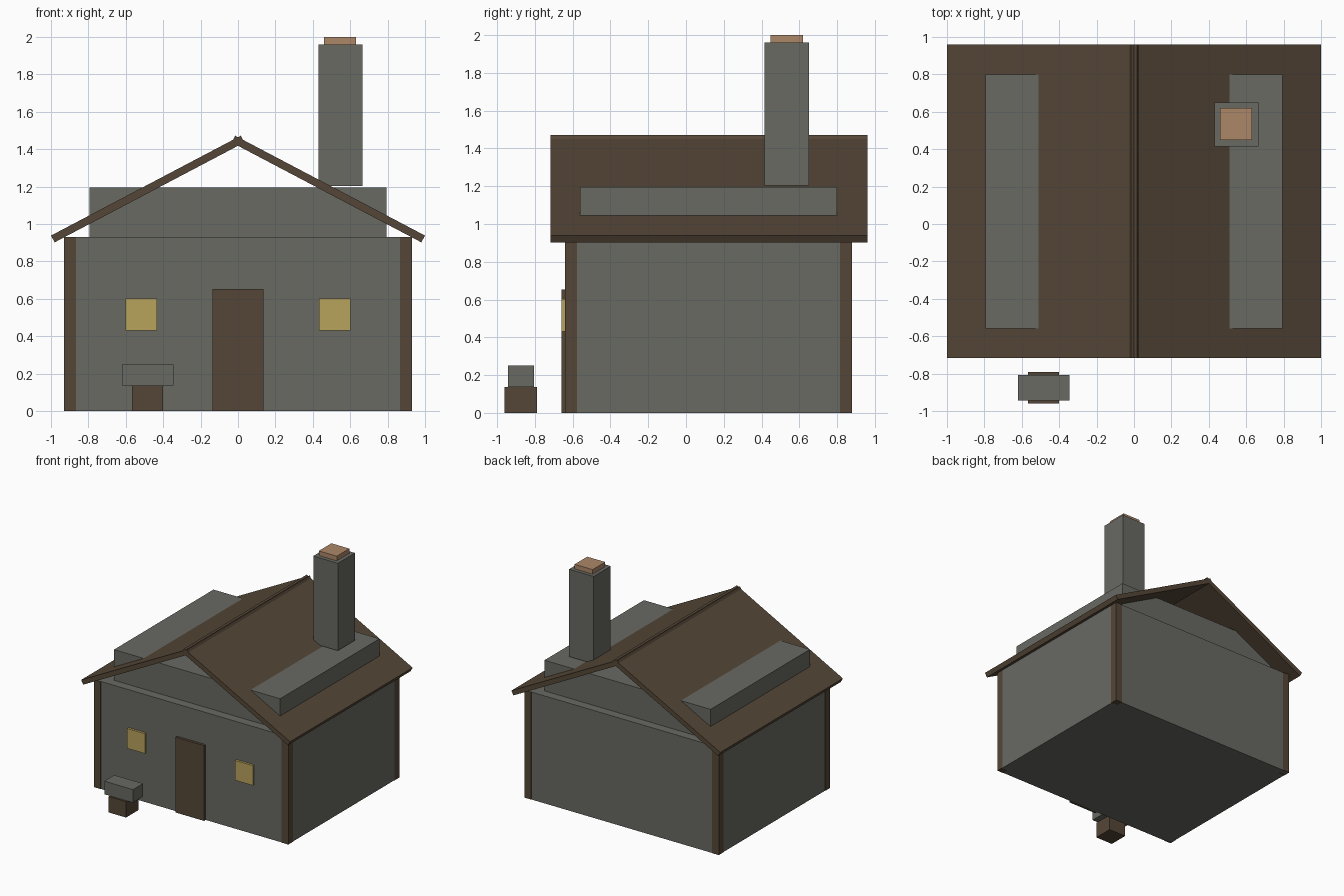
import bpy
import bmesh

default = bpy.data.objects.get("Cube")
if default:
    bpy.data.objects.remove(default, do_unlink=True)


def make_material(name, rgb):
    mat = bpy.data.materials.new(name)
    mat.use_nodes = True
    colour = (*rgb, 1.0)
    mat.diffuse_color = colour
    mat.node_tree.nodes["Principled BSDF"].inputs["Base Color"].default_value = colour
    return mat


stone = make_material("grey stone", (0.14, 0.143, 0.124))
wood = make_material("dark wood", (0.09, 0.062, 0.038))
glow = make_material("yellow window", (0.48, 0.366, 0.107))
clay = make_material("clay", (0.413, 0.242, 0.14))


def extrude_profile(name, points, y0, y1, mat):
    """Extrude an x-z outline from y0 to y1."""
    bm = bmesh.new()
    face = bm.faces.new([bm.verts.new((x, y0, z)) for x, z in points])
    result = bmesh.ops.extrude_face_region(bm, geom=[face])
    verts = [g for g in result["geom"] if isinstance(g, bmesh.types.BMVert)]
    bmesh.ops.translate(bm, verts=verts, vec=(0, y1 - y0, 0))
    bmesh.ops.recalc_face_normals(bm, faces=bm.faces)
    mesh = bpy.data.meshes.new(name)
    bm.to_mesh(mesh)
    bm.free()
    mesh.materials.append(mat)
    obj = bpy.data.objects.new(name, mesh)
    bpy.context.collection.objects.link(obj)
    return obj


def box(name, x, y, z, mat):
    outline = [(x[0], z[0]), (x[1], z[0]), (x[1], z[1]), (x[0], z[1])]
    return extrude_profile(name, outline, y[0], y[1], mat)


# House body and the narrower loft block that pokes through the roof
box("walls", (-0.927, 0.927), (-0.638, 0.877), (0, 0.93), stone)
box("loft", (-0.795, 0.795), (-0.56, 0.80), (0.93, 1.195), stone)

# Mirrored parts: corner posts, windows and roof slabs crossing at the ridge
slab = [(1.0, 0.938), (-0.015, 1.472), (-0.034, 1.436), (0.98, 0.902)]
for side, s in (("left", 1), ("right", -1)):
    post_x = sorted((s * 0.866, s * 0.93))
    box(f"front_{side}_post", post_x, (-0.641, -0.578), (0, 0.93), wood)
    box(f"back_{side}_post", post_x, (0.815, 0.88), (0, 0.93), wood)
    box(f"{side}_window", sorted((s * 0.432, s * 0.602)), (-0.658, -0.63), (0.43, 0.602), glow)
    extrude_profile(f"{side}_roof", [(s * x, z) for x, z in slab], -0.717, 0.96, wood)

# Door
box("door", (-0.137, 0.137), (-0.66, -0.63), (0, 0.652), wood)

# Chimney with its clay pot
box("chimney", (0.43, 0.665), (0.415, 0.65), (1.204, 1.96), stone)
box("chimney_pot", (0.46, 0.632), (0.448, 0.62), (1.96, 2.0), clay)

# Stone block on a wooden stump in the yard
box("stump", (-0.567, -0.4), (-0.96, -0.79), (0, 0.137), wood)
box("stone_block", (-0.62, -0.346), (-0.943, -0.806), (0.137, 0.25), stone)
